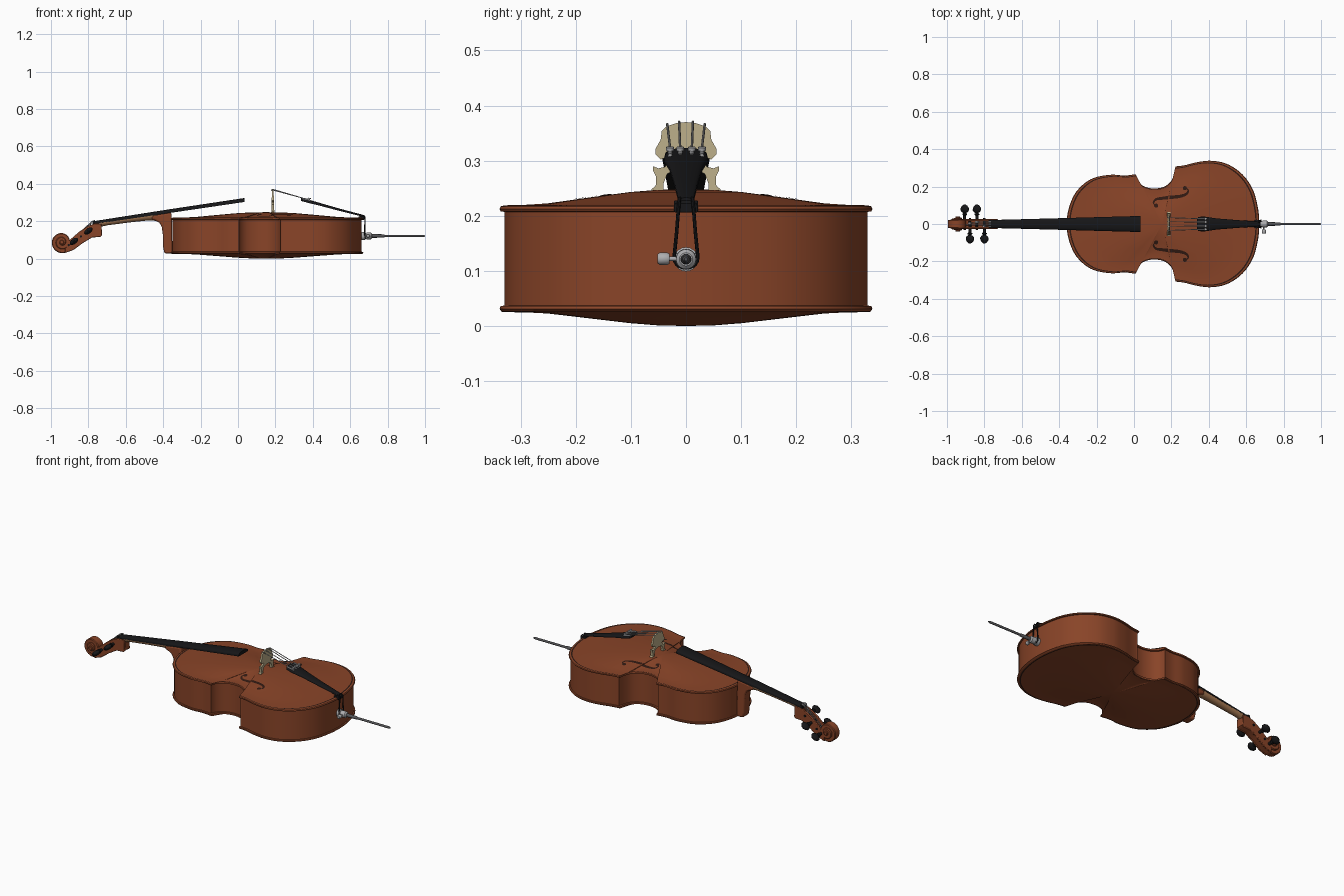
import bpy, bmesh, math
from mathutils import Vector
from mathutils.bvhtree import BVHTree

if "Cube" in bpy.data.objects:
    bpy.data.objects.remove(bpy.data.objects["Cube"])


def material(name, r, g, b):
    m = bpy.data.materials.new(name)
    m.diffuse_color = (r, g, b, 1)
    m.use_nodes = True
    m.node_tree.nodes["Principled BSDF"].inputs["Base Color"].default_value = m.diffuse_color
    return m


varnish = material("red_brown_varnish", 0.25, 0.058, 0.021)
dark = material("dark_trim", 0.03, 0.01, 0.006)
ebony = material("ebony", 0.008, 0.008, 0.009)
grip = material("bare_neck_wood", 0.40, 0.20, 0.09)
maple = material("bridge_maple", 0.50, 0.42, 0.25)
steel = material("steel", 0.42, 0.42, 0.43)
rod_grey = material("dark_steel", 0.09, 0.09, 0.095)


def finish(name, bm, mats, bevel=0, mirror=False):
    bmesh.ops.recalc_face_normals(bm, faces=bm.faces)
    me = bpy.data.meshes.new(name)
    bm.to_mesh(me)
    bm.free()
    for m in mats:
        me.materials.append(m)
    ob = bpy.data.objects.new(name, me)
    bpy.context.collection.objects.link(ob)
    if bevel:
        b = ob.modifiers.new("bevel", 'BEVEL')
        b.width, b.segments, b.limit_method = bevel, 2, 'ANGLE'
        b.angle_limit = math.radians(50)
    if mirror:
        ob.modifiers.new("mirror", 'MIRROR').use_axis = (False, True, False)
    return ob


def loft(name, rings, mats, bevel=0, band=None, mirror=False):
    """Skin a list of equal-length closed rings and cap both ends."""
    bm = bmesh.new()
    vs = [[bm.verts.new(p) for p in ring] for ring in rings]
    n = len(vs[0])
    for k in range(len(vs) - 1):
        for i in range(n):
            j = (i + 1) % n
            f = bm.faces.new((vs[k][i], vs[k][j], vs[k + 1][j], vs[k + 1][i]))
            f.material_index = 1 if k == band else 0
    bm.faces.new(vs[0][::-1])
    bm.faces.new(vs[-1])
    return finish(name, bm, mats, bevel, mirror)


def prism(name, profile, y0, y1, mat, bevel=0, mirror=False):
    return loft(name, [[(x, y, z) for x, z in profile] for y in (y0, y1)], [mat], bevel, mirror=mirror)


def turned(name, origin, axis, profile, mat, u=(0, 0, 1), squash=1.0, n=20):
    o, a, u = Vector(origin), Vector(axis).normalized(), Vector(u).normalized()
    v = a.cross(u)
    rings = [[o + a * d + u * r * math.cos(t) + v * r * squash * math.sin(t)
              for t in (math.tau * i / n for i in range(n))] for d, r in profile]
    return loft(name, rings, [mat])


def tube(name, pts, r, mat):
    cu = bpy.data.curves.new(name, 'CURVE')
    cu.dimensions, cu.bevel_depth, cu.bevel_resolution, cu.use_fill_caps = '3D', r, 2, True
    sp = cu.splines.new('POLY')
    sp.points.add(len(pts) - 1)
    for p, q in zip(sp.points, pts):
        p.co = (*q, 1)
    cu.materials.append(mat)
    ob = bpy.data.objects.new(name, cu)
    bpy.context.collection.objects.link(ob)
    bpy.ops.object.select_all(action='DESELECT')
    ob.select_set(True)
    bpy.context.view_layer.objects.active = ob
    bpy.ops.object.convert(target='MESH')


def spline(pts, first=None, last=None, n=6):
    """Catmull-Rom through pts, without the final point."""
    p = [Vector(q) for q in pts]
    p = [Vector(first) if first else 2 * p[0] - p[1]] + p + [Vector(last) if last else 2 * p[-1] - p[-2]]
    out = []
    for i in range(1, len(p) - 2):
        a, b, c, d = p[i - 1:i + 3]
        for k in range(n):
            t = k / n
            out.append(0.5 * (2 * b + (c - a) * t + (2 * a - 5 * b + 4 * c - d) * t * t
                              + (3 * b - a - 3 * c + d) * t ** 3))
    return out


# Body outline: upper bout, waist, lower bout, then mirrored
upper = [(-.36, 0), (-.347, .09), (-.307, .175), (-.23, .24), (-.13, .263), (-.05, .259), (.008, .266)]
waist = [(.008, .266), (.02, .23), (.05, .203), (.10, .19), (.155, .197), (.195, .225), (.214, .265), (.222, .308)]
lower = [(.222, .308), (.27, .314), (.34, .331), (.415, .338), (.50, .32), (.58, .265), (.635, .185), (.662, .09), (.67, 0)]
half = spline(upper, first=(-.347, -.09)) + spline(waist) + spline(lower, last=(.662, -.09))
outline = half + [Vector((.67, 0))] + [Vector((p.x, -p.y)) for p in half[:0:-1]]


def inset(d):
    out = []
    for i, p in enumerate(outline):
        t = (outline[(i + 1) % len(outline)] - outline[i - 1]).normalized()
        out.append(p + Vector((t.y, -t.x)) * d)
    return out


def ring(s, z):
    return [(.15 + (p.x - .15) * s, p.y * s, z) for p in outline]


rib = inset(.009)
loft("ribs", [[(p.x, p.y, z) for p in rib] for z in (.03, .212)], [varnish])
top_rings = [[(p.x, p.y, .207) for p in rib], ring(.995, .208), ring(1, .212), ring(.993, .217), ring(.975, .219),
             ring(.96, .219), ring(.85, .220), ring(.74, .2225), ring(.5, .234), ring(.3, .243), ring(.15, .247), ring(.01, .248)]
top = loft("top_plate", top_rings, [varnish, dark], band=4)
back_rings = [[(p.x, p.y, .037) for p in rib], ring(.995, .036), ring(1, .031), ring(.99, .026), ring(.975, .025),
              ring(.96, .025), ring(.85, .0245), ring(.74, .0225), ring(.5, .013), ring(.3, .005), ring(.15, .001), ring(.01, 0)]
loft("back_plate", back_rings, [varnish, dark], band=4)

# Sound holes: thin dark ribbons laid on the arched top
tree = BVHTree.FromPolygons([v.co[:] for v in top.data.vertices], [p.vertices[:] for p in top.data.polygons])


def on_top(p):
    hit = tree.ray_cast(Vector((p.x, p.y, 1)), Vector((0, 0, -1)))[0]
    return (p.x, p.y, hit.z + .0015)


path = spline([(.118, .098), (.104, .112), (.118, .132), (.155, .138), (.20, .143), (.25, .149),
               (.283, .163), (.288, .184), (.268, .193)])
bm = bmesh.new()
prev = None
for i in range(1, len(path) - 1):
    t = (path[i + 1] - path[i - 1]).normalized()
    w = .003 + .006 * math.sin(math.pi * i / len(path)) ** 2
    side = Vector((-t.y, t.x)) * w
    cur = [bm.verts.new(on_top(path[i] + s)) for s in (side, -side)]
    if prev:
        bm.faces.new((prev[0], prev[1], cur[1], cur[0]))
    prev = cur
for c in (path[0], path[-1]):
    bm.faces.new([bm.verts.new(on_top(c + Vector((math.cos(a), math.sin(a))) * .011))
                  for a in (math.tau * i / 16 for i in range(16))])
finish("sound_holes", bm, [dark], mirror=True)

# Neck, heel and fingerboard
def board_z(x):
    return .185 + (x + .767) * .147


def half_oval(x, w, z, depth, n=14):
    return [(x, w * math.cos(math.pi * i / n), z + depth * math.sin(math.pi * i / n)) for i in range(n + 1)]


loft("neck", [half_oval(x, w, board_z(x) + .002, -d) for x, w, d in
              ((-.735, .022, .022), (-.70, .023, .019), (-.58, .025, .021), (-.48, .027, .025), (-.43, .029, .035))], [grip])
prism("heel", [(-.35, .028), (-.393, .028), (-.400, .06), (-.402, .13), (-.408, .17), (-.42, .192), (-.445, .205),
               (-.46, .208), (-.46, board_z(-.46)), (-.355, board_z(-.355))], -.03, .03, varnish, .008)


def board(x, w):
    z = board_z(x)
    return [(x, w, z), (x, -w, z)] + [(x, -w * math.cos(math.pi * i / 12), z + .008 + .013 * math.sin(math.pi * i / 12) * min(1, w / .035))
                                      for i in range(13)]


loft("fingerboard", [board(-.767, .021), board(-.36, .032), board(.035, .043)], [ebony])
prism("nut", [(-.767, .18), (-.767, .203), (-.779, .199), (-.779, .178)], -.022, .022, ebony, .002)

# Pegbox: two cheeks, a floor and the block under the nut
cheek = [(-.765, .187), (-.80, .176), (-.85, .143), (-.89, .108), (-.925, .08), (-.925, .03), (-.88, .046),
         (-.83, .083), (-.78, .113), (-.735, .116), (-.727, .125), (-.73, .187)]
prism("pegbox_cheeks", cheek, .015, .026, varnish, .003, mirror=True)
floor = [(-.925, .06), (-.925, .032), (-.88, .048), (-.83, .085), (-.78, .115), (-.735, .118), (-.727, .125),
         (-.73, .19), (-.78, .182), (-.79, .14), (-.85, .095)]
prism("pegbox_floor", floor, -.016, .016, varnish)

# Scroll: a snail whose inner turns stand out further
rings = []
for i in range(73):
    f = i / 72
    a = -math.radians(50) - f * math.radians(850)
    r, w = .061 * (1 - f) + .012 * f, .019 + .019 * f
    c, s = math.cos(a), math.sin(a)
    rings.append([(-.942 + q * c, y, .088 + q * s) for q, y in
                  ((.001, w), (r - .004, w), (r, w - .004), (r, -w + .004), (r - .004, -w), (.001, -w))])
loft("scroll", rings, [varnish])
turned("scroll_eye", (-.942, -.041, .088), (0, 1, 0), [(0, .009), (.003, .012), (.079, .012), (.082, .009)], varnish)

# Tuning pegs with the string ends wound on them
for i, (x, side) in enumerate(((-.905, 1), (-.877, -1), (-.84, 1), (-.80, -1))):
    z = .09 + (x + .88) * .72
    o, ax = (x, 0, z), (0, side, 0)
    turned(f"peg_shaft_{i}", o, ax, [(-.031, .006), (.03, .008), (.046, .008), (.049, .013), (.054, .013), (.058, .008), (.07, .008)], ebony)
    turned(f"peg_head_{i}", o, ax, [(.058, .006), (.064, .019), (.074, .026), (.086, .025), (.097, .017), (.104, .006)],
           ebony, u=(1, 0, .75), squash=.55)
    y = (-.005, .005, .012, -.012)[i]
    turned(f"string_winding_{i}", (x, y - .004, z), (0, 1, 0), [(0, .010), (.008, .010)], steel)
    tube(f"peg_string_{i}", [(x, y, z + .01), (-.781, y, .199), (-.765, y, .205)], .0022, steel)

# Bridge: half outline mirrored into one profile
side = [(.018, .368), (.036, .362), (.044, .354), (.046, .338), (.055, .322), (.055, .311), (.046, .302), (.036, .306),
        (.032, .298), (.038, .289), (.050, .286), (.060, .290), (.060, .282), (.054, .270), (.055, .254), (.063, .248),
        (.063, .238), (.040, .240), (.041, .258), (.034, .276), (.018, .285)]
prof = [(0, .370)] + side + [(0, .287)] + [(-y, z) for y, z in side[::-1]]
loft("bridge", [[(.186 + s * (.004 + (.37 - z) * .035), y, z) for y, z in prof] for s in (-1, 1)], [maple])

# Tailpiece with fine tuners and strings
def tail(x, w, z):
    return [(x, w, z - .008), (x, -w, z - .008)] + [(x, -w * math.cos(math.pi * i / 10), z - .002 + w * .3 * math.sin(math.pi * i / 10))
                                                 for i in range(11)]


loft("tailpiece", [tail(.338, .030, .316), tail(.345, .038, .314), tail(.375, .040, .306), tail(.44, .030, .290),
                   tail(.55, .021, .261), tail(.66, .014, .234), tail(.668, .010, .232)], [ebony])
for i, y in enumerate((-.034, -.0125, .0125, .034)):
    zb = .373 - abs(y) * .2
    ye = y * .85
    tube(f"string_{i}", [(.178, y, zb - .002), (.187, y, zb), (.348, ye, .323), (.375, ye, .318)], .0022, steel)
    turned(f"fine_tuner_{i}", (.378, ye, .305), (.25, 0, 1), [(0, .004), (.014, .004), (.014, .007), (.02, .007)], steel, u=(0, 1, 0), n=12)
    tube(f"tuner_lever_{i}", [(.345, ye, .318), (.39, ye, .309)], .004, steel)

# Saddle and tail cord looped round the end pin
prism("saddle", [(.645, .214), (.645, .226), (.668, .228), (.675, .222), (.675, .205)], -.022, .022, ebony, .003)
cord = [(.65, .010, .232), (.672, .012, .231), (.679, .013, .222), (.678, .017, .17), (.678, .021, .13)]
loop = [(.678, .021 * math.cos(a), .122 - .017 * math.sin(a)) for a in (math.pi * k / 10 for k in range(11))]
tube("tail_cord", cord + loop + [(x, -y, z) for x, y, z in cord[::-1]], .0033, ebony)

# End pin
turned("endpin_collar", (.66, 0, .121), (1, 0, 0), [(0, .022), (.018, .022), (.02, .017), (.026, .017), (.028, .019),
                                                    (.05, .018), (.056, .012)], steel)
turned("endpin_sleeve", (.71, 0, .121), (1, 0, 0), [(0, .010), (.07, .009), (.073, .007)], rod_grey)
turned("endpin_rod", (.71, 0, .121), (1, 0, 0), [(0, .0065), (.28, .0065), (.29, .003)], rod_grey)
turned("thumb_screw", (.695, -.012, .122), (0, -1, 0), [(0, .004), (.018, .004), (.018, .009), (.022, .011), (.036, .011), (.04, .008)], steel)

# Smooth shading with sharp edges kept
bpy.ops.object.select_all(action='SELECT')
bpy.context.view_layer.objects.active = top
bpy.ops.object.shade_smooth_by_angle(angle=math.radians(38))
